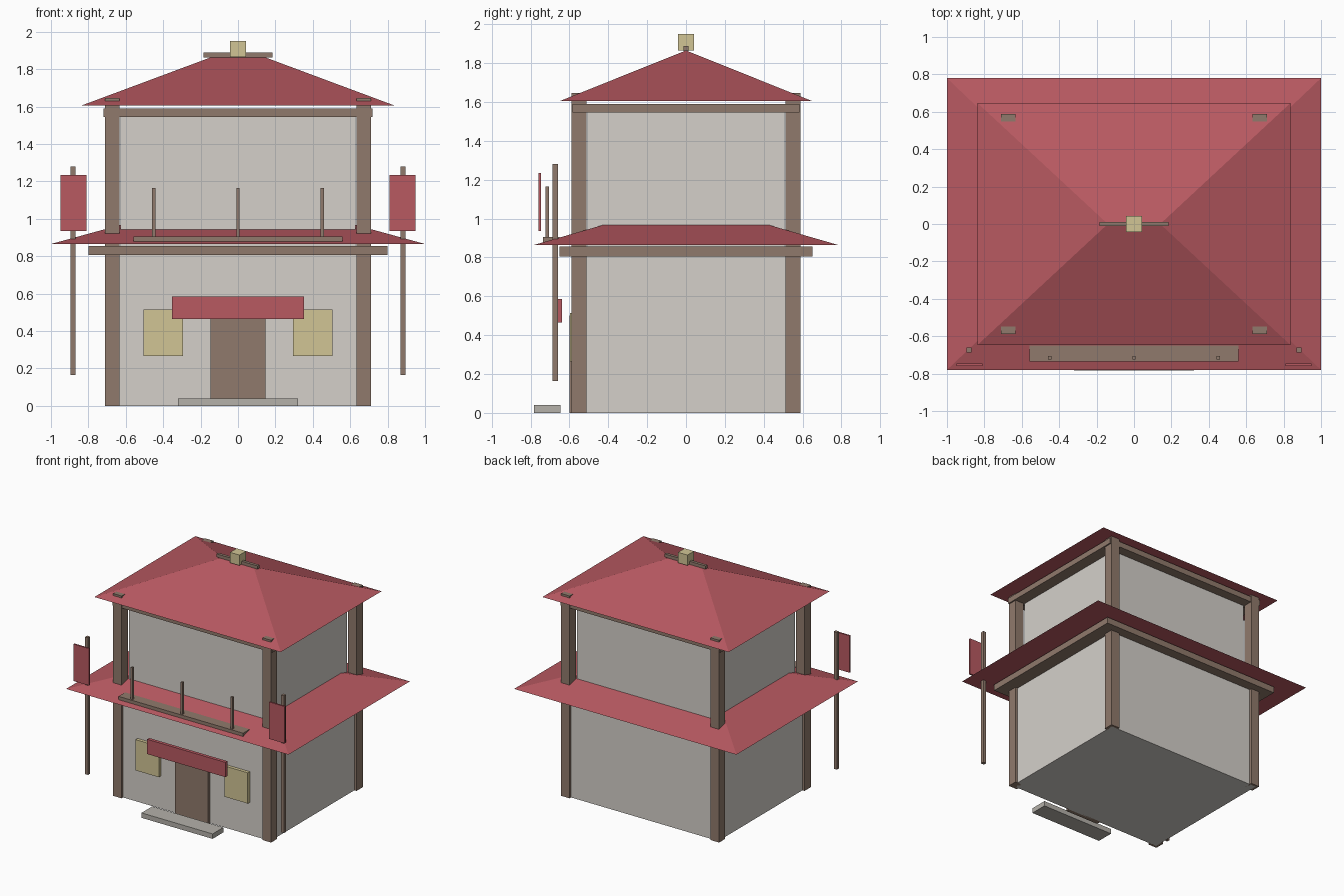
import bpy
import bmesh

cube = bpy.data.objects.get("Cube")
if cube:
    bpy.data.objects.remove(cube, do_unlink=True)


def material(name, rgb):
    m = bpy.data.materials.new(name)
    m.use_nodes = True
    colour = (*rgb, 1)
    m.diffuse_color = colour
    m.node_tree.nodes["Principled BSDF"].inputs["Base Color"].default_value = colour
    return m


PLASTER = material("pale plaster", (0.66, 0.63, 0.59))
RED = material("red tile", (0.48, 0.10, 0.12))
WOOD = material("brown wood", (0.28, 0.195, 0.15))
YELLOW = material("lantern yellow", (0.64, 0.56, 0.30))
STONE = material("grey stone", (0.46, 0.44, 0.40))


def finish(name, bm, mat):
    bmesh.ops.recalc_face_normals(bm, faces=bm.faces)
    mesh = bpy.data.meshes.new(name)
    bm.to_mesh(mesh)
    bm.free()
    mesh.materials.append(mat)
    obj = bpy.data.objects.new(name, mesh)
    bpy.context.collection.objects.link(obj)


def box(name, x, y, z, mat):
    """Box given by its (low, high) range on each axis."""
    bm = bmesh.new()
    bmesh.ops.create_cube(bm, size=1)
    for v in bm.verts:
        v.co = [r[0] if c < 0 else r[1] for c, r in zip(v.co, (x, y, z))]
    finish(name, bm, mat)


def block(name, hx, hy, z, mat):
    box(name, (-hx, hx), (-hy, hy), z, mat)


def hip_roof(name, hx, hy, ridge, z0, z1):
    """Closed hipped roof with a ridge along x."""
    bm = bmesh.new()
    a, b, c, d = [bm.verts.new((sx * hx, sy * hy, z0))
                  for sx, sy in ((-1, -1), (1, -1), (1, 1), (-1, 1))]
    l, r = [bm.verts.new((s * ridge, 0, z1)) for s in (-1, 1)]
    for face in ((a, b, r, l), (b, c, r), (c, d, l, r), (d, a, l), (d, c, b, a)):
        bm.faces.new(face)
    finish(name, bm, RED)


def span(centre, width):
    return (centre - width / 2, centre + width / 2)


# Storeys, beam courses and roofs
block("lower_walls", 0.69, 0.57, (0, 0.83), PLASTER)
block("upper_walls", 0.627, 0.507, (0.83, 1.58), PLASTER)
block("lower_beam", 0.80, 0.65, (0.805, 0.855), WOOD)
block("upper_beam", 0.72, 0.585, (1.545, 1.59), WOOD)
hip_roof("lower_roof", 1.0, 0.78, 0.18, 0.865, 1.09)
hip_roof("upper_roof", 0.838, 0.648, 0.14, 1.605, 1.865)

# Corner posts
for sx, side in ((1, "left"), (-1, "right")):
    for sy, end in ((-1, "front"), (1, "back")):
        box(f"{end}_{side}_post", span(sx * 0.672, 0.076), span(sy * 0.55, 0.078),
            (0, 1.645), WOOD)

# Ridge bar and lantern
block("ridge_bar", 0.185, 0.012, (1.862, 1.888), WOOD)
block("ridge_lantern", 0.042, 0.042, (1.865, 1.95), YELLOW)

# Entrance
box("door", (-0.148, 0.148), (-0.60, -0.56), (0, 0.50), WOOD)
box("door_sign", (-0.352, 0.352), (-0.665, -0.638), (0.465, 0.585), RED)
box("door_step", (-0.32, 0.32), (-0.783, -0.645), (0, 0.04), STONE)

# Balcony rail
box("balcony_plank", (-0.56, 0.56), (-0.735, -0.65), (0.878, 0.905), WOOD)
for i in (-1, 0, 1):
    box("balcony_post", span(i * 0.45, 0.018), span(-0.715, 0.018), (0.9, 1.165), WOOD)

# Windows and banners on each side
for s, side in ((1, "left"), (-1, "right")):
    box(f"{side}_window", span(s * 0.40, 0.21), (-0.596, -0.56), (0.265, 0.515), YELLOW)
    box(f"{side}_banner_pole", span(s * 0.882, 0.027), span(-0.673, 0.027),
        (0.165, 1.28), WOOD)
    box(f"{side}_banner", span(s * 0.88, 0.14), span(-0.752, 0.013),
        (0.935, 1.235), RED)
